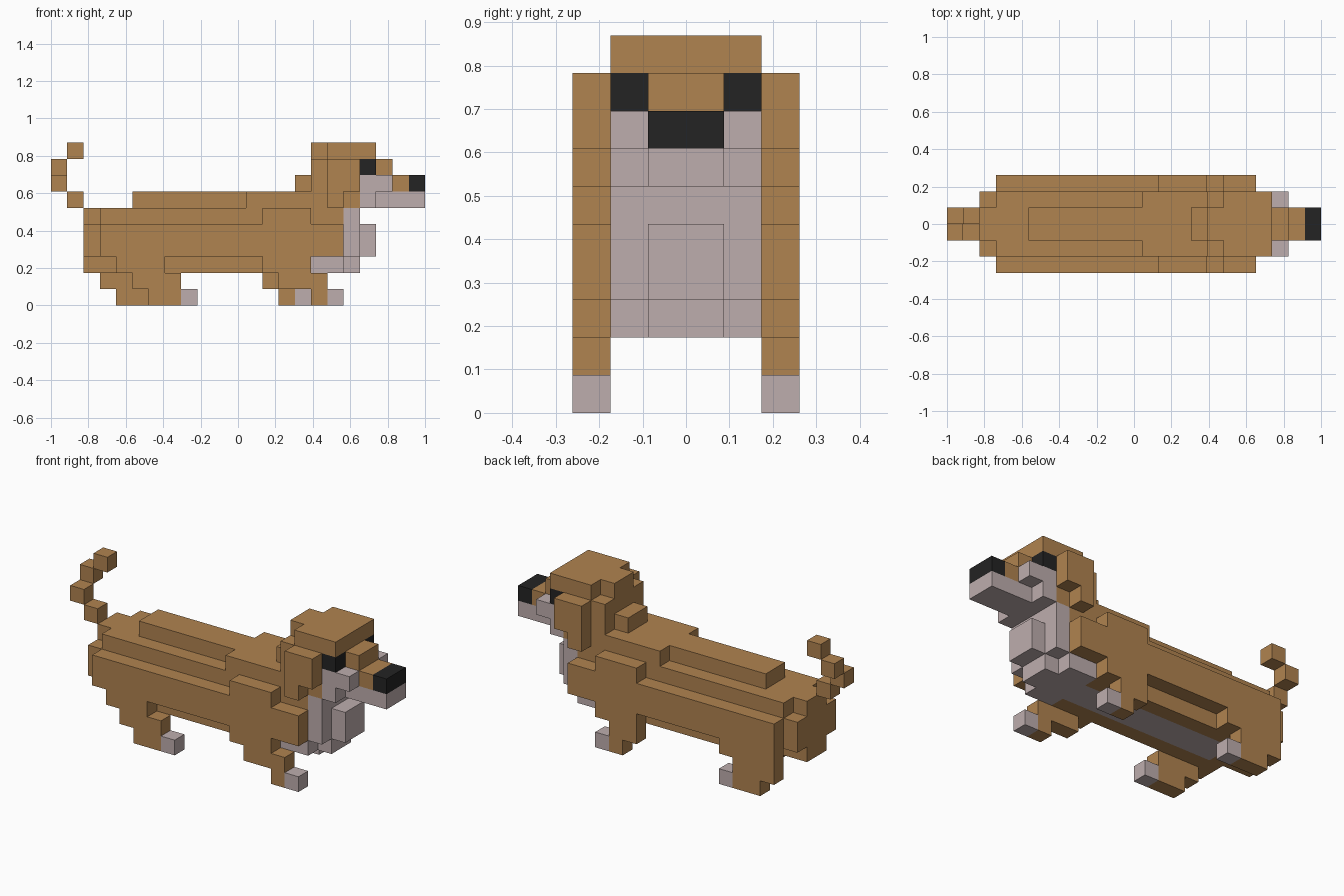
import bpy
import bmesh

if "Cube" in bpy.data.objects:
    bpy.data.objects.remove(bpy.data.objects["Cube"], do_unlink=True)

U = 2 / 23  # edge length of one cell


def material(name, rgb):
    m = bpy.data.materials.new(name)
    m.use_nodes = True
    m.diffuse_color = (*rgb, 1)
    bsdf = m.node_tree.nodes["Principled BSDF"]
    bsdf.inputs["Base Color"].default_value = (*rgb, 1)
    bsdf.inputs["Roughness"].default_value = 0.9
    return m


BROWN = material("brown fur", (0.434, 0.227, 0.080))
PALE = material("pale fur", (0.515, 0.423, 0.423))
BLACK = material("black", (0.017, 0.017, 0.017))


def part(name, mat, boxes):
    """Boxes are (x0, x1, y0, y1, z0, z1) in cells: x from the tail tip, y from the middle."""
    bm = bmesh.new()
    for x0, x1, y0, y1, z0, z1 in boxes:
        verts = bmesh.ops.create_cube(bm, size=1)["verts"]
        for v in verts:
            v.co.x = (x1 if v.co.x > 0 else x0) * U - 1
            v.co.y = (y1 if v.co.y > 0 else y0) * U
            v.co.z = (z1 if v.co.z > 0 else z0) * U
    me = bpy.data.meshes.new(name)
    bm.to_mesh(me)
    bm.free()
    me.materials.append(mat)
    ob = bpy.data.objects.new(name, me)
    bpy.context.collection.objects.link(ob)
    return ob


def both(*boxes):
    """Each box plus its mirror image across y = 0."""
    return [b for x0, x1, y0, y1, z0, z1 in boxes
            for b in ((x0, x1, y0, y1, z0, z1), (x0, x1, -y1, -y0, z0, z1))]


# Trunk: middle core, then the inner and outer layers on both sides
part("trunk_core", BROWN, [(2, 18, -1, 1, 3, 6), (2, 5, -1, 1, 2, 3), (5, 18, -1, 1, 6, 7)])
part("trunk_inner_sides", BROWN, both(
    (4, 16, 1, 2, 2, 3), (2, 18, 1, 2, 3, 5), (3, 18, 1, 2, 5, 6), (12, 18, 1, 2, 6, 7)))
part("trunk_outer_sides", BROWN, both((3, 18, 2, 3, 3, 5)))
part("shoulders", BROWN, both((13, 16, 2, 3, 5, 6), (13, 16, 2, 3, 2, 3)))

# Pale belly and chest
part("belly", PALE, [(5, 19, -1, 1, 2, 3)])
part("chest", PALE, [(18, 19, -2, 2, 3, 6), (19, 20, -1, 1, 3, 5)]
     + both((16, 18, 1, 2, 2, 3)))

# Legs, in mid stride so the two sides differ
part("right_front_leg", BROWN, [(14, 17, -3, -2, 1, 2), (16, 17, -3, -2, 0, 1)])
part("left_front_leg", BROWN, [(13, 15, 2, 3, 1, 2), (14, 15, 2, 3, 0, 1)])
part("right_hind_leg", BROWN, [(4, 7, -3, -2, 2, 3), (5, 8, -3, -2, 1, 2), (6, 8, -3, -2, 0, 1)])
part("left_hind_leg", BROWN, [(3, 7, 2, 3, 2, 3), (3, 6, 2, 3, 1, 2), (4, 6, 2, 3, 0, 1)])
for name, x, y in (("right_front_paw", 17, -3), ("left_front_paw", 15, 2),
                   ("right_hind_paw", 8, -3), ("left_hind_paw", 6, 2)):
    part(name, PALE, [(x, x + 1, y, y + 1, 0, 1)])

# Tail: a curl of single cells
part("tail", BROWN, [(x, x + 1, y, y + 1, z, z + 1)
                     for x, y, z in ((1, -1, 6), (0, -1, 7), (0, 0, 8), (1, 0, 9))])

# Head
part("neck", BROWN, [(15, 16, -1, 1, 7, 8), (18, 19, -2, 2, 6, 7)])
part("skull", BROWN, [(16, 19, -2, 2, 7, 9), (19, 21, -1, 1, 8, 9),
                      (16, 17, -1, 1, 9, 10), (17, 20, -2, 2, 9, 10)])
part("ears", BROWN, both((17, 19, 2, 3, 7, 9), (17, 18, 2, 3, 6, 7)))
part("eyes", BLACK, both((19, 20, 1, 2, 8, 9)))
part("muzzle", PALE, [(19, 21, -2, 2, 7, 8), (19, 20, -2, 2, 6, 7), (20, 23, -1, 1, 6, 7)])
part("muzzle_bridge", BROWN, [(21, 22, -1, 1, 7, 8)])
part("nose", BLACK, [(22, 23, -1, 1, 7, 8)])
